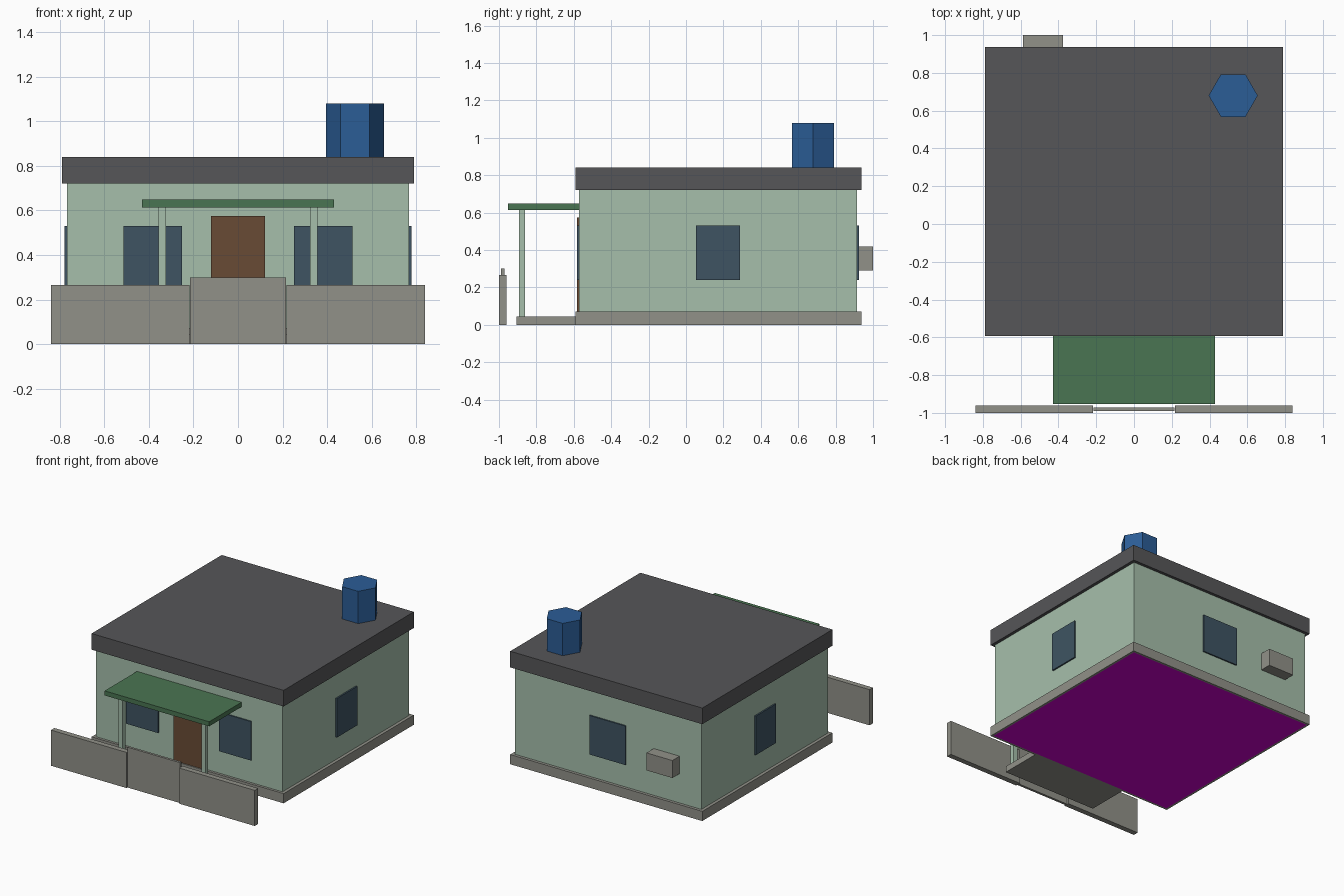
import bpy
import bmesh

cube = bpy.data.objects.get("Cube")
if cube:
    bpy.data.objects.remove(cube, do_unlink=True)


def material(name, rgb):
    """Make a flat material from an sRGB colour in 0-255."""
    linear = [((c / 255 + 0.055) / 1.055) ** 2.4 if c > 10 else c / 3295 for c in rgb]
    mat = bpy.data.materials.new(name)
    mat.use_nodes = True
    mat.diffuse_color = (*linear, 1)
    node = mat.node_tree.nodes["Principled BSDF"]
    node.inputs["Base Color"].default_value = (*linear, 1)
    node.inputs["Roughness"].default_value = 0.9
    return mat


pale_green = material("pale green plaster", (166, 191, 171))
dark_green = material("dark green", (74, 117, 82))
stone = material("grey concrete", (145, 145, 137))
slate = material("dark grey roof", (86, 86, 88))
glass = material("blue grey glass", (62, 84, 98))
wood = material("brown wood", (105, 75, 53))
blue = material("blue plastic", (43, 93, 150))
magenta = material("magenta underside", (205, 0, 205))


def finish(name, bm, mat):
    mesh = bpy.data.meshes.new(name)
    bm.to_mesh(mesh)
    bm.free()
    mesh.materials.append(mat)
    obj = bpy.data.objects.new(name, mesh)
    bpy.context.collection.objects.link(obj)
    return obj


def box(name, mat, x, y, z):
    """Box spanning the given (low, high) ranges."""
    bm = bmesh.new()
    bmesh.ops.create_cube(bm, size=1)
    for v in bm.verts:
        v.co = [span[int(c > 0)] for c, span in zip(v.co, (x, y, z))]
    return finish(name, bm, mat)


def pair(name, mat, x, y, z):
    """The same box on the left (+x) and the right (-x)."""
    box("left_" + name, mat, x, y, z)
    box("right_" + name, mat, (-x[1], -x[0]), y, z)


# House body
box("house_walls", pale_green, (-0.767, 0.767), (-0.573, 0.915), (0.03, 0.75))
box("roof_slab", slate, (-0.79, 0.79), (-0.592, 0.937), (0.72, 0.84))

# Foundation, with an inset panel on its underside
base = box("foundation", stone, (-0.79, 0.79), (-0.592, 0.937), (0, 0.072))
base.data.materials.append(magenta)
bm = bmesh.new()
bm.from_mesh(base.data)
bottom = min(bm.faces, key=lambda f: f.calc_center_median().z)
bmesh.ops.inset_region(bm, faces=[bottom], thickness=0.022)
bottom.material_index = 1
bm.to_mesh(base.data)
bm.free()

# Windows and door
sill_to_head = (0.24, 0.53)
pair("front_window", glass, (0.25, 0.513), (-0.582, -0.573), sill_to_head)
pair("side_window", glass, (0.767, 0.778), (0.053, 0.29), sill_to_head)
box("back_window", glass, (-0.148, 0.148), (0.915, 0.925), sill_to_head)
box("front_door", wood, (-0.12, 0.12), (-0.584, -0.573), (0.072, 0.575))

# Porch
box("porch_floor", stone, (-0.39, 0.39), (-0.905, -0.592), (0, 0.045))
box("porch_canopy", dark_green, (-0.43, 0.43), (-0.953, -0.573), (0.614, 0.648))
pair("porch_post", pale_green, (0.323, 0.357), (-0.893, -0.86), (0.045, 0.614))

# Street wall and gate
pair("street_wall", stone, (0.217, 0.838), (-1.0, -0.96), (0, 0.265))
box("gate", stone, (-0.215, 0.215), (-0.989, -0.971), (0, 0.30))

# Air conditioner on the back wall
box("air_conditioner", stone, (-0.588, -0.375), (0.915, 1.0), (0.29, 0.42))

# Six-sided water tank on the roof
bm = bmesh.new()
bmesh.ops.create_cone(bm, cap_ends=True, segments=6, radius1=0.13, radius2=0.13, depth=0.24)
# Put two corners on the x axis whatever the starting angle
if max(v.co.x for v in bm.verts) < 0.125:
    for v in bm.verts:
        v.co.x, v.co.y = v.co.y, -v.co.x
tank = finish("water_tank", bm, blue)
tank.location = (0.525, 0.68, 0.96)
